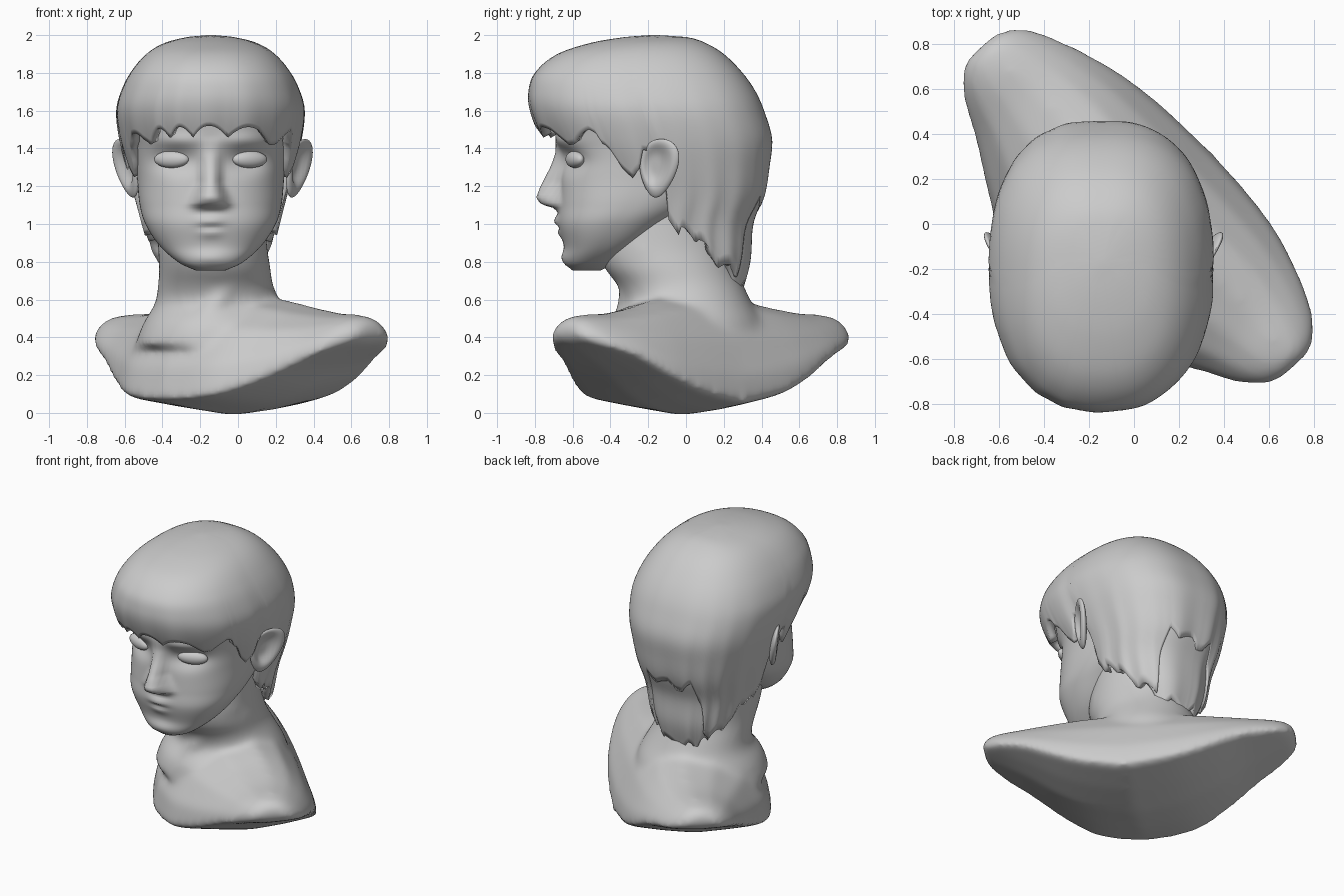
import bpy, bmesh, math
from mathutils import Vector

if "Cube" in bpy.data.objects:
    bpy.data.objects.remove(bpy.data.objects["Cube"])

CX = -0.145  # head centre line


def interp(table, t):
    """Smooth (Hermite) interpolation of table rows keyed by their first column."""
    n = len(table)
    t = min(max(t, table[0][0]), table[-1][0])
    i = next((k for k in range(n - 1) if t <= table[k + 1][0]), n - 2)

    def slope(k, c):
        a, b = table[max(k - 1, 0)], table[min(k + 1, n - 1)]
        return (b[c] - a[c]) / (b[0] - a[0])
    p, q = table[i], table[i + 1]
    h = q[0] - p[0]
    u = (t - p[0]) / h
    return [(2*u**3 - 3*u*u + 1) * p[c] + (3*u*u - 2*u**3) * q[c]
            + h * ((u**3 - 2*u*u + u) * slope(i, c) + (u**3 - u*u) * slope(i + 1, c))
            for c in range(1, len(p))]


def linear(table, t):
    for (a, p), (b, q) in zip(table, table[1:]):
        if t <= b:
            return p + (q - p) * max(0, (t - a) / (b - a))
    return table[-1][1]


def make(name, bm):
    bmesh.ops.recalc_face_normals(bm, faces=bm.faces)
    me = bpy.data.meshes.new(name)
    bm.to_mesh(me)
    bm.free()
    me.shade_smooth()
    ob = bpy.data.objects.new(name, me)
    bpy.context.collection.objects.link(ob)
    return ob


def loft(bm, rings, closed=True, cap_start=True, cap_end=True):
    rows = [[bm.verts.new(p) for p in r] for r in rings]
    for a, b in zip(rows, rows[1:]):
        n = len(a)
        for j in range(n if closed else n - 1):
            k = (j + 1) % n
            bm.faces.new((a[j], a[k], b[k], b[j]))
    if cap_start:
        bm.faces.new(rows[0])
    if cap_end:
        bm.faces.new(rows[-1])


def outline(th, w, front, back, power):
    """Point on a superellipse, th = 0 at the front."""
    s, c = math.sin(th), math.cos(th)
    e = 2 / power
    x = math.copysign(abs(s) ** e, s) * w
    y = (front + back) / 2 - math.copysign(abs(c) ** e, c) * (back - front) / 2
    return CX + x, y


def lerp(a, b, t):
    return a + (b - a) * t


# Bust: sections along the diagonal shoulder axis, blended with the neck
# distance, front f, front z, back f, back z, top f, top z, underside z
BUST = [(0, .55, .065, -.475, .05, -.05, .63, -.015), (.3, .495, .085, -.46, .11, -.07, .60, .04),
        (.5, .385, .15, -.43, .19, -.10, .56, .12), (.7, .26, .25, -.37, .29, -.10, .53, .24),
        (.88, .16, .34, -.29, .35, -.08, .52, .33), (.96, .09, .38, -.22, .385, -.08, .50, .37),
        (.99, .03, .41, -.16, .41, -.08, .46, .40)]
U, V = Vector((.67, -.74, 0)), Vector((-.74, -.67, 0))
bm = bmesh.new()
rings = []
for i in range(71):
    s = -.99 + 1.98 * i / 70
    ff, zf, fb, zb, ft, zt, zm = interp(BUST, abs(s))
    pts = [(ff, zf), (lerp(ft, ff, .94), lerp(zf, zt, .33)), (lerp(ft, ff, .72), lerp(zf, zt, .7)),
           (lerp(ft, ff, .38), lerp(zf, zt, .93)), (ft, zt), (lerp(ft, fb, .4), lerp(zb, zt, .88)),
           (lerp(ft, fb, .72), lerp(zb, zt, .6)), (lerp(ft, fb, .95), lerp(zb, zt, .25)), (fb, zb),
           (lerp(fb, ff, .25), lerp(zb, zm, .6)), (lerp(fb, ff, .5), zm), (lerp(fb, ff, .75), lerp(zf, zm, .6))]
    shift = -.035 * s
    s *= 1.055 if s < 0 else .96
    rings.append([U * s + V * (f + shift) + Vector((0, 0, z)) for f, z in pts])
loft(bm, rings)
# z, centre x, centre y, radius x, radius y
NECK = [(.35, -.13, .0, .42, .44), (.48, -.11, .0, .39, .41), (.58, -.105, .01, .335, .34),
        (.68, -.12, -.03, .305, .335), (.76, -.122, -.08, .297, .35), (.88, -.135, -.11, .29, .36),
        (1.15, -.145, -.1, .29, .3)]
rings = []
for i in range(33):
    z = .35 + .025 * i
    x, y, rx, ry = interp(NECK, z)
    rings.append([(x + rx * math.cos(k * math.pi / 16), y + ry * math.sin(k * math.pi / 16), z) for k in range(32)])
loft(bm, rings)
# neck muscle
a, b = Vector((.1, -.22, .9)), Vector((-.25, -.34, .38))
side, up = Vector((.84, -.1, -.54)), Vector((0, 1, 0))
loft(bm, [[a.lerp(b, t / 6) + side * .06 * math.cos(k * math.pi / 6) + up * .075 * math.sin(k * math.pi / 6)
           for k in range(12)] for t in range(7)])
bust = make("bust_and_neck", bm)
m = bust.modifiers.new("blend", 'REMESH')
m.mode, m.voxel_size, m.use_smooth_shade = 'VOXEL', .018, True
m = bust.modifiers.new("soften", 'SMOOTH')
m.factor, m.iterations = .5, 30

# Face: horizontal rings with nose, sockets, lips and chin pushed in or out
# z, half width, front y, back y
FACE = [(.755, .08, -.60, -.45), (.79, .16, -.635, -.38), (.88, .265, -.645, -.22), (1.0, .345, -.675, -.05),
        (1.1, .375, -.67, .1), (1.25, .39, -.665, .25), (1.4, .405, -.675, .32), (1.6, .43, -.70, .33),
        (1.8, .35, -.6, .22), (1.9, .1, -.3, .0)]
NOSE = [(1.06, 0), (1.085, .03), (1.105, .10), (1.14, .125), (1.2, .105), (1.3, .055), (1.38, .02), (1.46, 0)]


def bump(a, b):
    return math.exp(-a * a - b * b)


bm = bmesh.new()
rings = []
for i in range(84):
    z = .755 + (1.9 - .755) * i / 83
    w, f, b = interp(FACE, z)
    ring = []
    for k in range(144):
        x, y = outline(k * math.pi / 72, w, f, b, 2.35)
        d = abs(x - CX)
        if y < (f + b) / 2:
            wide = lerp(.09, .05, min(max((z - 1.1) / .12, 0), 1))
            y -= linear(NOSE, z) * math.exp(-(d / wide) ** 3)
            y += .05 * bump((d - .19) / .12, (z - 1.335) / .065)
            y -= .02 * bump((d - .18) / .14, (z - 1.44) / .04)
            y -= .022 * bump(d / .07, (z - 1.015) / .035) + .012 * bump(d / .06, (z - .95) / .025)
            y += .014 * bump(d / .06, (z - .983) / .012)
            y -= .018 * bump(d / .1, (z - .82) / .04)
        ring.append((x, y, z))
    rings.append(ring)
loft(bm, rings)
make("face", bm)

for sx, tag in ((-1, "left"), (1, "right")):
    # Eyes
    bm = bmesh.new()
    bmesh.ops.create_uvsphere(bm, u_segments=32, v_segments=20, radius=1)
    for v in bm.verts:
        x, y, z = v.co
        v.co = (CX + sx * (.207 + .092 * x), -.588 + .04 * y + .03 * x, 1.342 + .045 * z)
    make("eye_" + tag, bm)
    # Ears: dished, tapered and leaning outward
    bm = bmesh.new()
    bmesh.ops.create_uvsphere(bm, u_segments=40, v_segments=28, radius=1)
    for v in bm.verts:
        x, y, z = v.co
        r2 = ((y + .15) / .6) ** 2 + ((z - .1) / .65) ** 2
        depth = .035 * x - (.05 * math.exp(-r2 * r2) if x > 0 else 0)
        dy = .1 * y * (1 + .3 * z)
        v.co = (CX + .01 + sx * (.455 + depth + .5 * dy + .035 * z), -.145 + dy + .015 * z, 1.295 + .155 * z)
    make("ear_" + tag, bm)

# Hair: a cap and a longer nape layer, both with ragged lower edges
# z, half width, front y, back y
HAIR = [(.62, .27, -.5, .33), (.8, .33, -.58, .37), (1.0, .375, -.62, .38), (1.15, .41, -.64, .43),
        (1.3, .45, -.70, .45), (1.45, .485, -.78, .46), (1.6, .50, -.83, .415), (1.7, .475, -.835, .37),
        (1.8, .425, -.80, .30), (1.9, .34, -.68, .20), (1.96, .24, -.5, .1), (1.99, .12, -.32, .0),
        (2.0, .02, -.19, -.15)]
CAP_EDGE = [(0, 1.46), (30, 1.45), (46, 1.40), (60, 1.44), (67, 1.40), (70, 1.3), (75, 1.24), (80, 1.28),
            (84, 1.38), (88, 1.38), (90, 1.2), (91.5, 1.02), (96, .93), (108, .89), (116, .79), (130, .73),
            (145, .70), (152, .95), (160, 1.10), (170, 1.03), (180, 1.1)]
NAPE_EDGE = [(120, .80), (130, .74), (142, .68), (155, .60), (165, .62), (180, .60)]


def hair(name, edge, a0, a1, cols, top, inset, jag):
    full = a1 - a0 == 360
    rings = []
    for i in range(34):
        t = i / 33
        ring = []
        for k in range(cols):
            deg = a0 + (a1 - a0) * k / (cols if full else cols - 1)
            th = math.radians(deg)
            ad = abs((deg + 180) % 360 - 180)
            calm = .2 if 63 < ad < 97 else 1
            low = linear(edge, ad) + jag * calm * abs(math.sin(8 * th + .6 + 1.3 * math.sin(3 * th + 1)))
            z = top - (top - low) * t ** 1.6
            w, f, b = interp(HAIR, z)
            r = inset + .015 * t ** 6 - .007 * t ** 4 * math.sin(16 * th + 2.6 * math.sin(3 * th + 1))
            power = 2.3 if ad < 90 else 2.5
            ring.append((*outline(th, max(w - r, .01), min(f + r, -.18), max(b - r, -.16), power), z))
        rings.append(ring)
    bm = bmesh.new()
    loft(bm, rings, full, full, False)
    ob = make(name, bm)
    m = ob.modifiers.new("thickness", 'SOLIDIFY')
    # keep the drawn surface outermost whichever way the strip's normals fell
    p = ob.data.polygons[len(ob.data.polygons) // 2]
    outward = p.normal.dot(p.center - Vector((CX, -.17, p.center.z))) > 0
    m.thickness, m.offset = .05, (-1 if outward else 1)


hair("hair_cap", CAP_EDGE, -180, 180, 240, 2.0, 0, .06)
hair("hair_nape", NAPE_EDGE, 120, 240, 100, 1.5, .02, .07)
